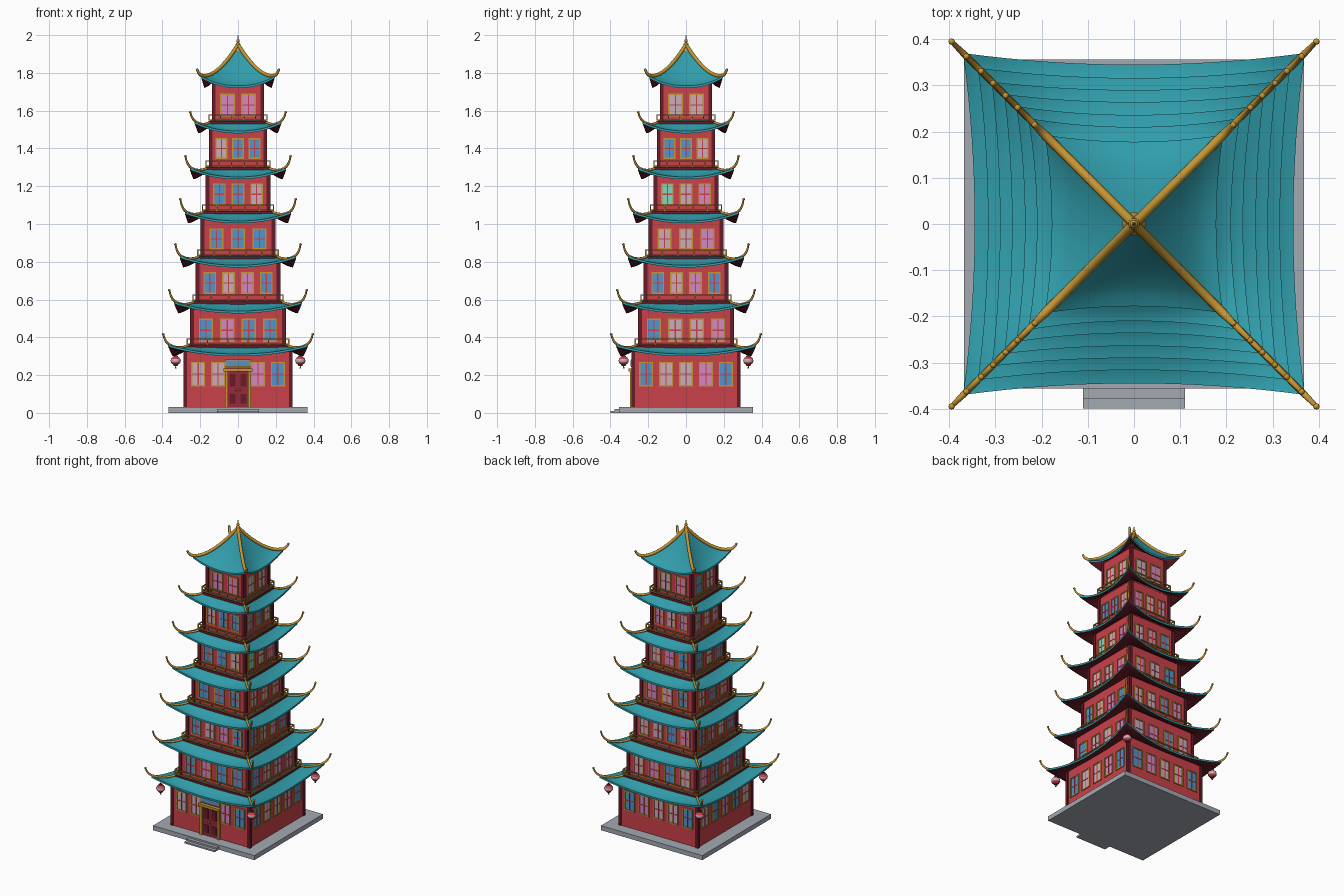
import bpy, bmesh, math
from mathutils import Matrix, Vector

if "Cube" in bpy.data.objects:
    bpy.data.objects.remove(bpy.data.objects["Cube"])

COLOURS = {
    "wall red": (.60, .052, .068), "maroon": (.135, .012, .02), "roof teal": (.03, .34, .41),
    "gold": (.56, .31, .035), "stone grey": (.37, .40, .45), "pane blue": (.09, .30, .60),
    "pane pink": (.66, .25, .52), "pane pale": (.60, .42, .50), "pane mint": (.23, .68, .52),
    "door red": (.33, .02, .04),
}
MATS = {}
for name, rgb in COLOURS.items():
    MATS[name] = bpy.data.materials.new(name)
    MATS[name].diffuse_color = (*rgb, 1)
PANES = {"b": "pane blue", "p": "pane pink", "w": "pane pale", "m": "pane mint"}
SIDES = [Matrix.Rotation(i * math.pi / 2, 4, 'Z') for i in range(4)]  # front, right, back, left
UNIT = Matrix.Identity(4)


class Part:
    """Collects primitives into one named mesh object."""
    def __init__(self, name):
        self.name, self.bm, self.slots = name, bmesh.new(), []

    def slot(self, colour):
        if colour not in self.slots:
            self.slots.append(colour)
        return self.slots.index(colour)

    def paint(self, verts, colour):
        idx = self.slot(colour)
        for f in {f for v in verts for f in v.link_faces}:
            f.material_index = idx

    def box(self, colour, x, y, z, m=UNIT):
        """Box from (min, max) ranges, moved by matrix m."""
        c = Vector([sum(r) / 2 for r in (x, y, z)])
        s = [r[1] - r[0] for r in (x, y, z)]
        mat = m @ Matrix.Translation(c) @ Matrix.Diagonal((*s, 1))
        self.paint(bmesh.ops.create_cube(self.bm, size=1, matrix=mat)['verts'], colour)

    def cone(self, colour, p, r1, r2, h, seg=8):
        mat = Matrix.Translation(Vector(p) + Vector((0, 0, h / 2)))
        self.paint(bmesh.ops.create_cone(self.bm, cap_ends=True, segments=seg, radius1=r1,
                                         radius2=r2, depth=h, matrix=mat)['verts'], colour)

    def ball(self, colour, p, r, squash=1, seg=10):
        mat = Matrix.Translation(p) @ Matrix.Diagonal((1, 1, squash, 1))
        v = bmesh.ops.create_uvsphere(self.bm, u_segments=seg, v_segments=8, radius=r, matrix=mat)['verts']
        self.paint(v, colour)
        return v

    def done(self, smooth=False):
        me = bpy.data.meshes.new(self.name)
        self.bm.to_mesh(me)
        self.bm.free()
        ob = bpy.data.objects.new(self.name, me)
        bpy.context.collection.objects.link(ob)
        for c in self.slots:
            me.materials.append(MATS[c])
        if smooth:
            bpy.ops.object.select_all(action='DESELECT')
            ob.select_set(True)
            bpy.context.view_layer.objects.active = ob
            bpy.ops.object.shade_smooth_by_angle(angle=math.radians(40))
        return ob


def window(part, x, z, w, wall, colour, m):
    """Gold framed pane with a red cross, on the wall plane y = -wall."""
    x0, x1, (z0, z1), f = x - w / 2, x + w / 2, z, .007
    zm = (z0 + z1) / 2
    part.box(colour, (x0, x1), (-wall - .002, -wall + .004), z, m)
    for a, b in ((x0, x0 + f), (x1 - f, x1)):
        part.box("gold", (a, b), (-wall - .006, -wall), z, m)
    for a, b in ((z0, z0 + f), (z1 - f, z1)):
        part.box("gold", (x0 + f, x1 - f), (-wall - .006, -wall), (a, b), m)
    part.box("wall red", (x - .003, x + .003), (-wall - .004, -wall), (z0 + f, z1 - f), m)
    part.box("wall red", (x0 + f, x1 - f), (-wall - .004, -wall), (zm - .003, zm + .003), m)


def roof_point(s, t, inner, mid, corner, zt, ze, lift):
    """s runs along one side (-1..1), t from the inner edge (0) to the eave (1)."""
    h = inner + (corner - inner) * t
    return Vector((s * h, -h + (corner - mid) * t * (1 - s * s),
                   ze + (zt - ze) * (1 - t) ** 1.45 + lift * t * t * abs(s) ** 2.2))


def roof(name, dims, thick=.012, ns=16, nt=8):
    part = Part(name)
    teal, dark = part.slot("roof teal"), part.slot("maroon")
    for m in SIDES:
        top, low = [], []
        for j in range(nt + 1):
            row = [m @ roof_point(-1 + 2 * i / ns, j / nt, *dims) for i in range(ns + 1)]
            top.append([part.bm.verts.new(p) for p in row])
            low.append([part.bm.verts.new(p - Vector((0, 0, thick))) for p in row])
        for j in range(nt):
            for i in range(ns):
                a = (top[j][i], top[j + 1][i], top[j + 1][i + 1], top[j][i + 1])
                b = (low[j][i], low[j][i + 1], low[j + 1][i + 1], low[j + 1][i])
                part.bm.faces.new(a).material_index = teal
                part.bm.faces.new(b).material_index = dark
        for i in range(ns):
            part.bm.faces.new((top[nt][i], low[nt][i], low[nt][i + 1],
                               top[nt][i + 1])).material_index = teal
    bmesh.ops.remove_doubles(part.bm, verts=part.bm.verts, dist=.0001)
    part.done(True)


def ridges(name, dims, tip, ztip, radius):
    """Four gold hip ridges that sweep up beyond the eave corners."""
    cu = bpy.data.curves.new(name, 'CURVE')
    cu.dimensions, cu.bevel_depth, cu.bevel_resolution = '3D', radius, 2
    cu.use_fill_caps = True
    cu.materials.append(MATS["gold"])
    e = roof_point(1, 1, *dims)
    line = [roof_point(1, t / 8, *dims) + Vector((0, 0, .004)) for t in range(9)]
    for k, lift in ((.45, .25), (.8, .6), (1, 1)):
        c = e.x + (tip - .005 - e.x) * k
        line.append(Vector((c, -c, e.z + .004 + (ztip - .01 - e.z) * lift)))
    balls = Part(name + "_tips")
    for m in SIDES:
        sp = cu.splines.new('POLY')
        sp.points.add(len(line) - 1)
        for i, (pt, p) in enumerate(zip(sp.points, line)):
            pt.co = (*(m @ p), 1)
            pt.radius = 1 if i < 8 else 1 - .12 * (i - 8)
        balls.ball("gold", m @ line[-1], .007, seg=8)
    balls.done(True)
    bpy.context.collection.objects.link(bpy.data.objects.new(name, cu))


# Stone platform and front steps
base = Part("platform")
base.box("stone grey", (-.368, .368), (-.356, .356), (0, .03))
base.box("stone grey", (-.11, .11), (-.378, -.35), (0, .02))
base.box("stone grey", (-.11, .11), (-.40, -.37), (0, .01))
base.done()

# Storeys: half width, roof mid / corner / tip reach, roof top z, eave z, tip z,
# window bottom / top, window width, panes on front, right, back, left
STOREYS = [
    (.283, .345, .370, .400, .360, .312, .422, .14, .27, .074, "ww-pb bwwpb bpwwb wbpbw"),
    (.248, .316, .338, .368, .593, .539, .655, .375, .50, .075, "bpbb bwwp wpbw pbwb"),
    (.218, .290, .308, .336, .831, .782, .898, .63, .745, .068, "bwpb bwpb wwbp bpwb"),
    (.192, .264, .281, .310, 1.07, 1.016, 1.137, .865, .977, .073, "bbb wwp pwb wbp"),
    (.166, .236, .255, .283, 1.303, 1.249, 1.365, 1.10, 1.215, .067, "bbw mwp wpb bwb"),
    (.148, .210, .229, .257, 1.547, 1.492, 1.597, 1.345, 1.455, .063, "wbb bbw pwp bwp"),
    (.132, .178, .193, .220, 1.94, 1.732, 1.822, 1.57, 1.69, .078, "pp ww wp bw"),
]
floor = .03
for n, (h, mid, corner, tip, zt, ze, ztip, w0, w1, ww, panes) in enumerate(STOREYS):
    tag, last = f"_{n + 1}", n == 6
    # Walls and corner posts
    walls = Part("walls" + tag)
    z_low = floor if n == 0 else floor - .04
    walls.box("wall red", (-h, h), (-h, h), (z_low, ze + .018))
    for m in SIDES:
        walls.box("maroon", (h - .014, h + .006), (-h - .006, -h + .014), (z_low, ze + .016), m)
    walls.done()
    # Windows, leaving the gap for the door
    wins = Part("windows" + tag)
    for m, row in zip(SIDES, panes.split()):
        step = 2 * (h + .004) / (len(row) + .45)
        for i, c in enumerate(row):
            if c != "-":
                window(wins, (i - (len(row) - 1) / 2) * step, (w0, w1), ww, h, PANES[c], m)
    wins.done()
    # Balcony deck and railing around the upper storeys
    if n:
        rail, r = Part("balcony" + tag), h + .021
        rail.box("maroon", (-r - .003, r + .003), (-r - .003, r + .003), (floor - .018, floor - .002))
        for m in SIDES:
            for z in (floor + .004, floor + .031):
                rail.box("gold", (-r - .003, r + .003), (-r - .003, -r + .003), (z - .003, z + .003), m)
            for i in range(5):
                x = -r + 2 * r * i / 5
                rail.box("gold", (x - .003, x + .003), (-r - .003, -r + .003), (floor, floor + .034), m)
        rail.done()
    # Curved roof with hip ridges
    inner = .004 if last else STOREYS[n + 1][0]
    dims = (inner, mid, corner, zt, ze, .05)
    roof("roof" + tag, dims)
    ridges("ridges" + tag, dims, tip, ztip, .010 if last else .007)
    floor = zt

# Double door with gold frame, knobs and blank plaque
door, y = Part("door"), -.283
for s in (-1, 1):
    door.box("door red", sorted((s * .001, s * .056)), (y - .005, y), (.03, .22))
    door.box("gold", sorted((s * .054, s * .070)), (y - .014, y), (.03, .225))
    door.box("maroon", sorted((s * .013, s * .044)), (y - .008, y), (.05, .10))
    door.box("maroon", sorted((s * .013, s * .044)), (y - .008, y), (.14, .205))
    door.ball("gold", (s * .010, y - .008, .122), .006)
door.box("maroon", (-.001, .001), (y - .004, y), (.03, .22))
door.box("gold", (-.076, .076), (y - .022, y), (.218, .234))
door.box("gold", (-.070, .070), (y - .008, y), (.242, .283))
door.box("pane blue", (-.064, .064), (y - .011, y), (.248, .277))
door.done()

# Hanging lanterns under the lowest roof corners
lamps = Part("lanterns")
for m in SIDES:
    x, y, _ = m @ Vector((.33, -.33, 0))
    lamps.cone("maroon", (x, y, .30), .002, .002, .045, 6)
    lamps.cone("maroon", (x, y, .296), .014, .010, .008, 10)
    lamps.cone("maroon", (x, y, .248), .010, .014, .008, 10)
    lamps.cone("gold", (x, y, .236), .004, .002, .014, 6)
    verts = lamps.ball("wall red", (x, y, .276), .027, .85, 12)
    pale = lamps.slot("pane pale")
    for f in {f for v in verts for f in v.link_faces}:
        if abs(f.calc_center_median().z - .276) < .008:
            f.material_index = pale
lamps.done(True)

# Finial
fin = Part("finial")
fin.cone("gold", (0, 0, 1.915), .026, .012, .03, 12)
fin.ball("gold", (0, 0, 1.95), .013)
fin.ball("gold", (0, 0, 1.97), .009)
fin.cone("gold", (0, 0, 1.97), .005, .001, .03)
fin.done(True)

for m in bpy.data.materials:
    if m.users and not m.is_grease_pencil:
        m.use_nodes = True
        m.node_tree.nodes["Principled BSDF"].inputs["Base Color"].default_value = m.diffuse_color
